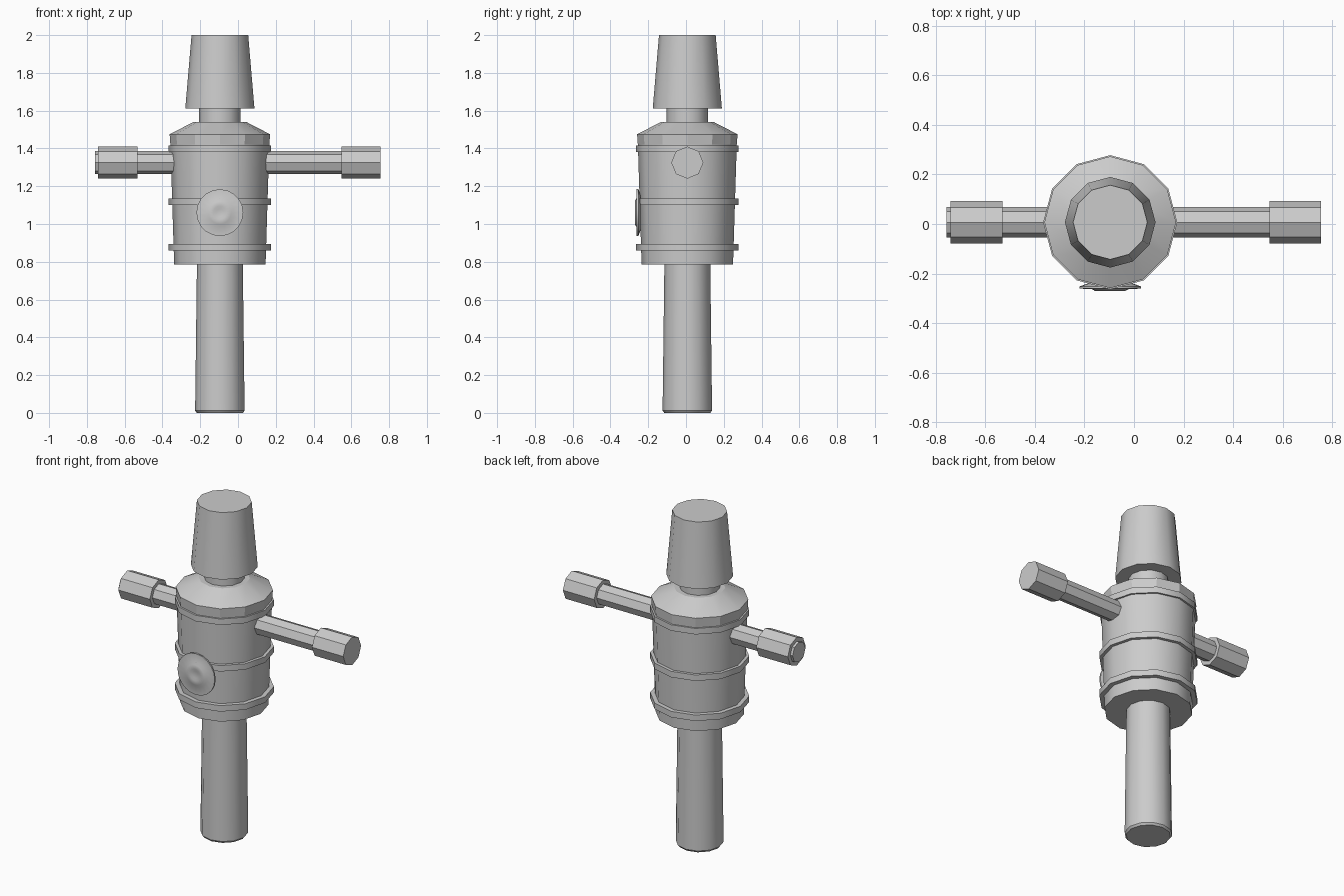
import bpy, bmesh, math
from mathutils import Matrix, Vector

if "Cube" in bpy.data.objects:
    bpy.data.objects.remove(bpy.data.objects["Cube"], do_unlink=True)

AXIS_X, AXIS_Y = -0.096, 0.007
ARM_Z = 1.325

steel = bpy.data.materials.new("grey_steel")
steel.use_nodes = True
grey = (0.6, 0.6, 0.6, 1)
steel.diffuse_color = grey
steel.node_tree.nodes["Principled BSDF"].inputs["Base Color"].default_value = grey


def lathe(name, profile, sides, place, smooth=35, closed=False):
    """Turn (radius, height) points around z; cap the ends, or loop the profile."""
    bm = bmesh.new()
    rings = []
    for r, h in profile:
        rings.append([bm.verts.new((r * math.cos(a), r * math.sin(a), h))
                      for a in (math.tau * i / sides for i in range(sides))])
    pairs = list(zip(rings, rings[1:]))
    if closed:
        pairs.append((rings[-1], rings[0]))
    else:
        bm.faces.new(rings[0])
        bm.faces.new(rings[-1])
    for low, high in pairs:
        for i in range(sides):
            j = (i + 1) % sides
            bm.faces.new((low[i], low[j], high[j], high[i]))
    bmesh.ops.recalc_face_normals(bm, faces=bm.faces)
    mesh = bpy.data.meshes.new(name)
    bm.to_mesh(mesh)
    bm.free()
    mesh.materials.append(steel)
    obj = bpy.data.objects.new(name, mesh)
    obj.matrix_world = place
    bpy.context.collection.objects.link(obj)
    if smooth:
        bpy.ops.object.select_all(action="DESELECT")
        obj.select_set(True)
        bpy.context.view_layer.objects.active = obj
        bpy.ops.object.shade_smooth_by_angle(angle=math.radians(smooth))
    return obj


upright = Matrix.Translation((AXIS_X, AXIS_Y, 0))
sideways = Matrix.Translation((0, AXIS_Y, ARM_Z)) @ Matrix.Rotation(math.pi / 2, 4, "Y")
forward = Matrix.Translation((AXIS_X, 0, 1.06)) @ Matrix.Rotation(math.pi / 2, 4, "X")

# Lower shaft
lathe("shaft", [(0.122, 0), (0.131, 0.012), (0.121, 0.82)], 12, upright)

# Tapered barrel body and its sloped lid
lathe("barrel", [(0.242, 0.785), (0.262, 1.43)], 12, upright)
lathe("lid", [(0.262, 1.42), (0.266, 1.475), (0.14, 1.54)], 12, upright, 25)

# Raised bands around the barrel
for name, z in (("lower_band", 0.877), ("middle_band", 1.118), ("upper_band", 1.398)):
    lathe(name, [(0.235, z - 0.018), (0.271, z - 0.018),
                 (0.271, z + 0.018), (0.235, z + 0.018)], 12, upright, closed=True)

# Neck and tapered head
lathe("neck", [(0.11, 1.52), (0.11, 1.63)], 12, upright)
lathe("head", [(0.183, 1.612), (0.15, 2.0)], 12, upright)

# Cross arms with octagonal grips
lathe("left_arm", [(0.061, 0.1), (0.061, 0.6)], 8, sideways, 0)
lathe("right_arm", [(0.061, -0.757), (0.061, -0.3)], 8, sideways, 0)
lathe("left_grip", [(0.085, 0.547), (0.085, 0.755)], 8, sideways, 0)
lathe("right_grip", [(0.085, -0.742), (0.085, -0.532)], 8, sideways, 0)

# Round front boss with a stepped middle
lathe("boss", [(0.09, 0.24), (0.124, 0.252), (0.124, 0.261), (0.075, 0.263),
               (0.06, 0.271), (0.035, 0.271), (0.02, 0.267)], 20, forward)
